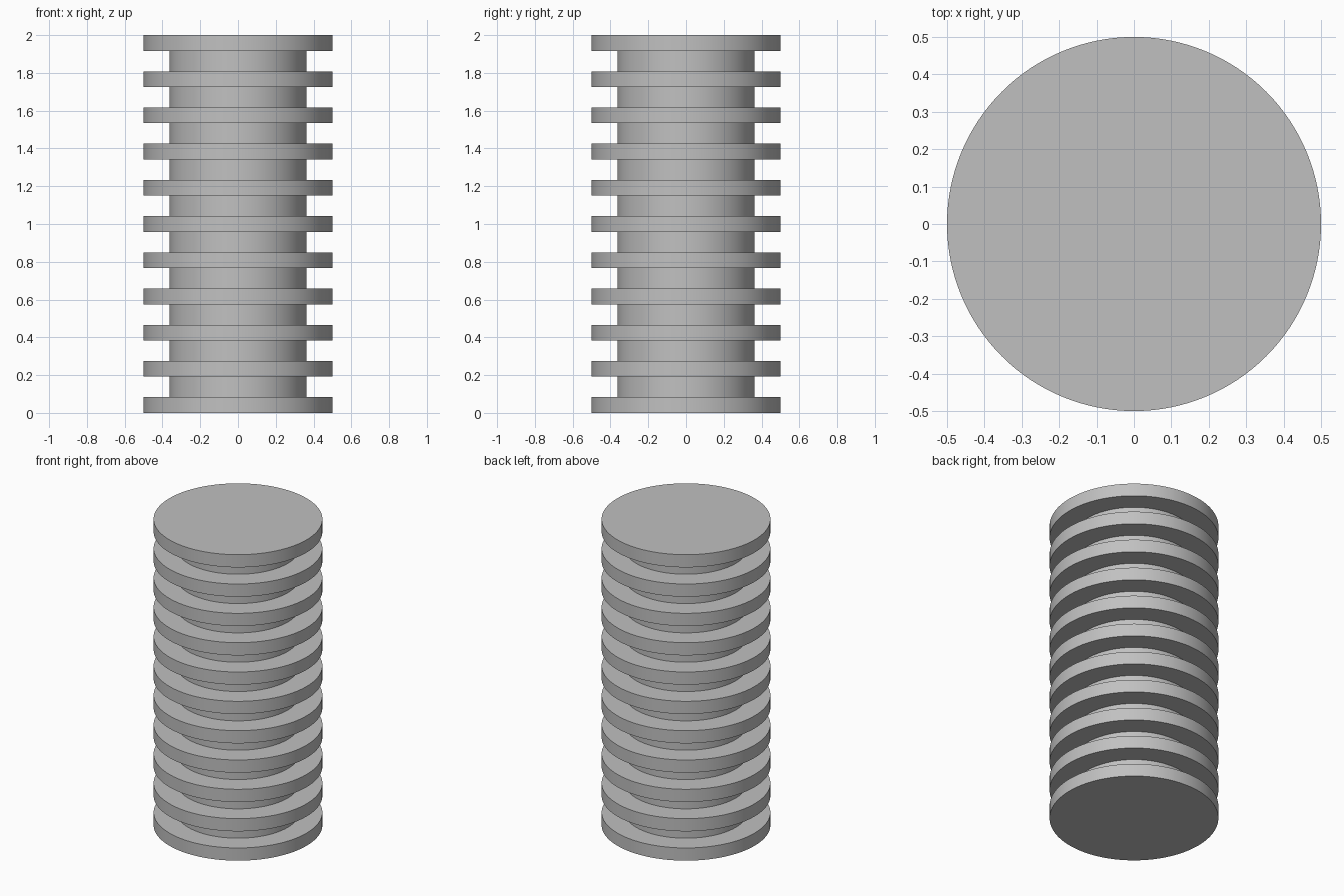
import bpy
import bmesh
from math import cos, sin, tau, radians

cube = bpy.data.objects.get("Cube")
if cube:
    bpy.data.objects.remove(cube, do_unlink=True)

HEIGHT = 2.0
DISCS = 11
THICK = 0.083
DISC_R = 0.5
CORE_R = 0.363
SIDES = 128
PITCH = (HEIGHT - THICK) / (DISCS - 1)

# Plain grey material
grey = bpy.data.materials.new("plain_grey")
grey.use_nodes = True
colour = (0.53, 0.53, 0.53, 1.0)
grey.diffuse_color = colour
grey.node_tree.nodes["Principled BSDF"].inputs["Base Color"].default_value = colour

# Stepped profile: each disc, joined to the next by the narrower core
profile = []
for i in range(DISCS):
    low = i * PITCH
    high = low + THICK
    if i > 0:
        profile.append((CORE_R, low))
    profile += [(DISC_R, low), (DISC_R, high)]
    if i < DISCS - 1:
        profile.append((CORE_R, high))

# Turned column: rings from the profile, skinned and capped
bm = bmesh.new()
rings = [[bm.verts.new((r * cos(tau * s / SIDES), r * sin(tau * s / SIDES), z))
          for s in range(SIDES)] for r, z in profile]
for a, b in zip(rings, rings[1:]):
    for s in range(SIDES):
        t = (s + 1) % SIDES
        bm.faces.new((a[s], a[t], b[t], b[s]))
bm.faces.new(rings[0][::-1])
bm.faces.new(rings[-1])

mesh = bpy.data.meshes.new("ribbed_column")
bm.to_mesh(mesh)
bm.free()
mesh.materials.append(grey)
column = bpy.data.objects.new("ribbed_column", mesh)
bpy.context.collection.objects.link(column)

# Round sides, crisp disc edges
bpy.ops.object.select_all(action="DESELECT")
column.select_set(True)
bpy.context.view_layer.objects.active = column
bpy.ops.object.shade_smooth_by_angle(angle=radians(30))
